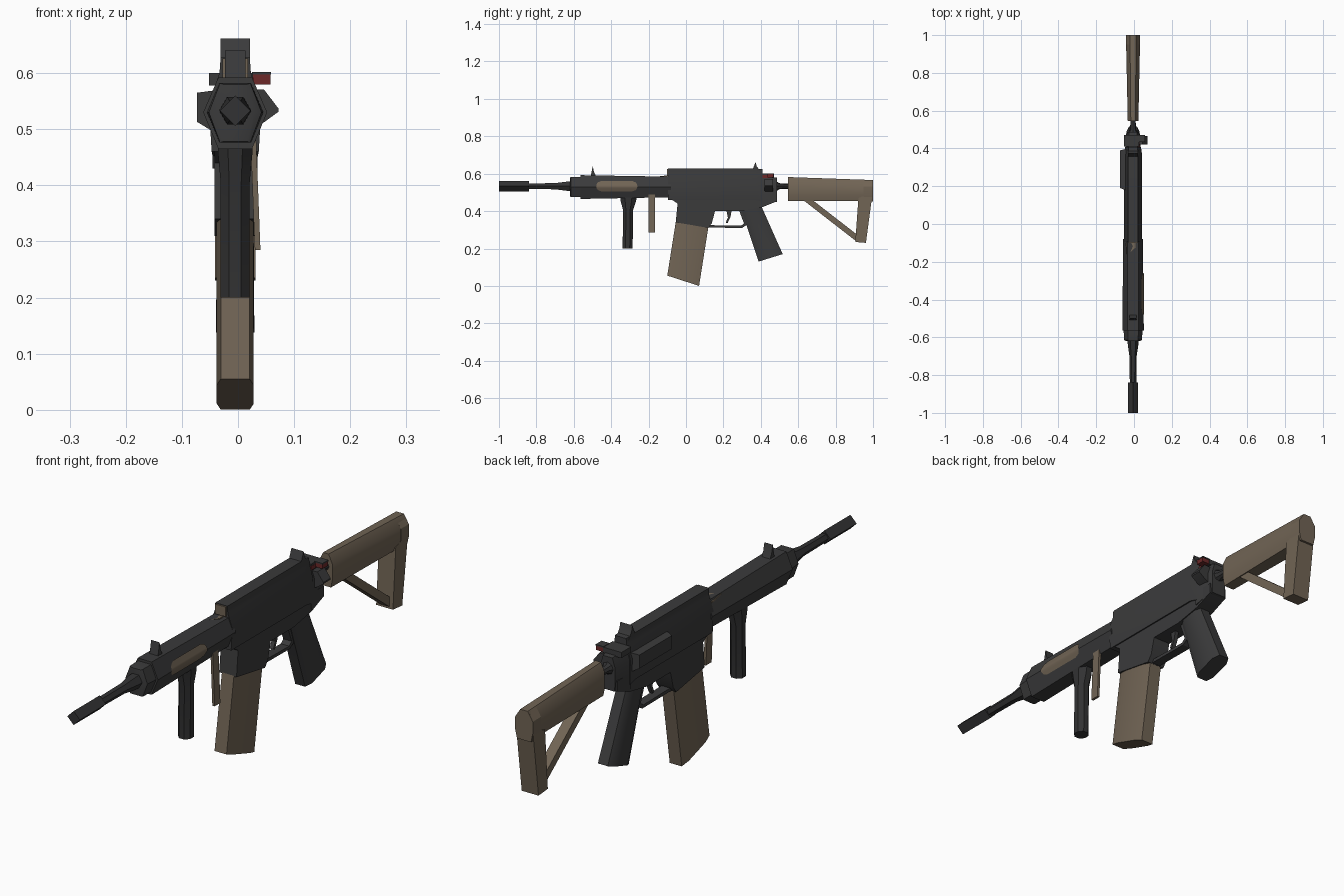
import bpy, bmesh, math

X0 = -0.005  # body centre line


def material(name, rgb):
    m = bpy.data.materials.new(name)
    m.diffuse_color = (*rgb, 1)
    return m


DARK = material("dark grey", (0.043, 0.043, 0.044))
BLACK = material("soft black", (0.032, 0.032, 0.033))
TAN = material("tan", (0.165, 0.128, 0.09))
RED = material("red", (0.15, 0.022, 0.022))


def finish(name, bm, mat, closed=True):
    if closed:
        bmesh.ops.recalc_face_normals(bm, faces=bm.faces)
    me = bpy.data.meshes.new(name)
    bm.to_mesh(me)
    bm.free()
    me.materials.append(mat)
    ob = bpy.data.objects.new(name, me)
    bpy.context.collection.objects.link(ob)
    bpy.ops.object.select_all(action='DESELECT')
    bpy.context.view_layer.objects.active = ob
    ob.select_set(True)
    bpy.ops.object.shade_smooth_by_angle(angle=math.radians(32))
    return ob


def loft(name, rings, mat):
    """Skin equal-length rings of points and cap both ends."""
    bm = bmesh.new()
    vs = [[bm.verts.new(p) for p in r] for r in rings]
    n = len(vs[0])
    for a, b in zip(vs, vs[1:]):
        for i in range(n):
            bm.faces.new((a[i], a[(i + 1) % n], b[(i + 1) % n], b[i]))
    bm.faces.new(vs[0])
    bm.faces.new(vs[-1][::-1])
    return finish(name, bm, mat)


def section(y, half):
    """Mirrored cross-section at y from right-hand (x, z) points, top to bottom."""
    return ([(X0 + x, y, z) for x, z in half] +
            [(X0 - x, y, z) for x, z in reversed(half)])


def prism(name, profile, x0, x1, mat):
    """Side profile of (y, z) points pushed from x0 to x1."""
    return loft(name, [[(x, y, z) for y, z in profile] for x in (x0, x1)], mat)


def box(name, x, y, z, mat):
    return prism(name, [(y[0], z[0]), (y[1], z[0]), (y[1], z[1]), (y[0], z[1])], *x, mat)


def disc(y, r, n, turn=0.0, z=0.533):
    return [(X0 + r * math.cos(turn + math.tau * i / n), y,
             z + r * math.sin(turn + math.tau * i / n)) for i in range(n)]


def post(name, ends, w, c, mat):
    """Slanted bar with chamfered corners; ends are (y_front, z_front, y_back, z_back, scale)."""
    rings = []
    for yf, zf, yb, zb, s in ends:
        r = []
        for sx, t in ((c, 0), (1, .2), (1, .8), (c, 1), (-c, 1), (-1, .8), (-1, .2), (-c, 0)):
            r.append((X0 + sx * w * s, yf + (yb - yf) * t, zf + (zb - zf) * t))
        rings.append(r)
    return loft(name, rings, mat)


# Barrel and muzzle
loft("barrel", [disc(-0.86, 0.017, 6), disc(-0.70, 0.019, 6),
                disc(-0.64, 0.028, 6), disc(-0.56, 0.03, 6)], BLACK)
loft("muzzle", [disc(-1.0, 0.027, 4), disc(-0.84, 0.027, 4)], BLACK)

# Handguard: six-sided, with a stepped front cap
def hexa(y, w, zt, zb, t):
    return section(y, [(t, zt), (w, 0.53), (t, zb)])

loft("handguard_cap", [hexa(-0.62, 0.034, 0.58, 0.478, 0.022),
                       hexa(-0.615, 0.047, 0.582, 0.476, 0.027),
                       hexa(-0.565, 0.05, 0.582, 0.476, 0.028)], DARK)
loft("handguard", [hexa(-0.565, 0.057, 0.592, 0.465, 0.030),
                   hexa(-0.08, 0.052, 0.584, 0.474, 0.030)], DARK)

# Capsule-shaped panel hugging the right side of the handguard
bm = bmesh.new()
rows = []
for i in range(9):
    z = 0.505 + 0.056 * i / 8
    k = (z - 0.533) / 0.028
    e = 0.028 * math.sqrt(max(0.0, 1 - k * k))
    for_w = 0.055 - abs(z - 0.531) * 0.40
    rows.append([bm.verts.new((X0 + for_w + 0.003, y, z))
                 for y in (-0.45 - e - 0.002, -0.29 + e + 0.002)])
for a, b in zip(rows, rows[1:]):
    bm.faces.new((a[0], a[1], b[1], b[0]))
finish("grip_panel", bm, TAN, False)

# Foregrip
loft("foregrip", [[(X0 + hx * math.cos(a), cy + hy * math.sin(a), z)
                   for a in [math.tau * (i + .5) / 8 for i in range(8)]]
                  for z, cy, hx, hy in ((0.49, -0.308, 0.034, 0.05), (0.455, -0.308, 0.033, 0.045),
                                        (0.405, -0.31, 0.028, 0.029), (0.2, -0.312, 0.028, 0.029))],
     BLACK)

# Hanging strap plate on the right
loft("side_strap", [[(x + d, y, z) for d, y in ((0, -0.2), (0.01, -0.2), (0.01, -0.165), (0, -0.165))]
                    for x, z in ((0.022, 0.49), (0.03, 0.285))], TAN)

# Upper receiver with raised rail, narrowing to the rear
full = [(0.026, 0.628), (0.028, 0.60), (0.047, 0.545), (0.042, 0.46)]
loft("upper_receiver", [section(-0.095, full), section(0.37, full),
                        section(0.408, [(0.024, 0.624), (0.026, 0.60), (0.042, 0.545), (0.04, 0.45)])], DARK)
loft("receiver_tail", [section(0.40, [(0.024, 0.59), (0.04, 0.545), (0.04, 0.43)]),
                       section(0.45, [(0.022, 0.585), (0.036, 0.54), (0.036, 0.445)]),
                       section(0.487, [(0.02, 0.578), (0.032, 0.54), (0.03, 0.45)])], DARK)

# Tan front of the rail and small wedge ahead of it
box("rail_front_plate", (-0.028, 0.018), (-0.101, -0.094), (0.588, 0.626), TAN)
loft("top_wedge", [[(-0.042, -0.10, 0.576), (0.008, -0.10, 0.591), (0.008, -0.125, 0.588),
                    (-0.038, -0.165, 0.583)],
                   [(-0.04, -0.10, 0.56), (0.008, -0.10, 0.57), (0.008, -0.125, 0.57),
                    (-0.036, -0.165, 0.56)]], TAN)

# Lower receiver with magazine well
prism("lower_receiver", [(-0.09, 0.47), (-0.045, 0.44), (-0.055, 0.34), (0.12, 0.31), (0.138, 0.335),
                         (0.155, 0.40), (0.295, 0.40), (0.405, 0.42), (0.48, 0.45), (0.48, 0.49),
                         (-0.09, 0.49)], X0 - 0.037, X0 + 0.037, DARK)

# Magazine
post("magazine", [(-0.052, 0.36, 0.122, 0.33, 1), (-0.10, 0.055, 0.07, 0.0, 1)], 0.033, 0.78, TAN)

# Pistol grip
post("pistol_grip", [(0.285, 0.43, 0.40, 0.44, 1), (0.30, 0.395, 0.41, 0.41, 0.95),
                     (0.388, 0.13, 0.517, 0.17, 1)], 0.034, 0.62, DARK)

# Trigger guard and trigger
prism("trigger_guard", [(0.11, 0.312), (0.30, 0.31), (0.345, 0.34), (0.31, 0.40), (0.285, 0.40),
                        (0.31, 0.335), (0.295, 0.322), (0.11, 0.325)], X0 - 0.018, X0 + 0.018, DARK)
prism("trigger", [(0.215, 0.41), (0.245, 0.41), (0.238, 0.37), (0.222, 0.335), (0.212, 0.338),
                  (0.224, 0.365)], X0 - 0.008, X0 + 0.008, DARK)

# Left side housing
loft("left_housing", [[(-0.035, 0.175, 0.57), (-0.035, 0.40, 0.57), (-0.035, 0.40, 0.49), (-0.035, 0.175, 0.49)],
                      [(-0.073, 0.19, 0.565), (-0.073, 0.39, 0.565), (-0.073, 0.39, 0.513),
                       (-0.073, 0.19, 0.513)]], DARK)

# Right side push button, angled
loft("right_button", [[(x, y, z) for y, z in ((0.42, zt), (0.465, zt), (0.465, zb), (0.42, zb))]
                      for x, zt, zb in ((0.02, 0.57, 0.50), (0.046, 0.571, 0.512), (0.072, 0.537, 0.531))], DARK)

# Rear pull handle: dark top, red right arm
box("pull_handle", (-0.052, 0.027), (0.41, 0.47), (0.578, 0.60), DARK)
box("pull_handle_arm", (0.025, 0.058), (0.435, 0.468), (0.58, 0.597), RED)
box("pull_handle_arm_top", (0.025, 0.059), (0.433, 0.47), (0.597, 0.602), DARK)
box("red_side_mark", (0.02, 0.028), (0.408, 0.45), (0.576, 0.592), RED)

# Sights
prism("front_sight", [(-0.51, 0.585), (-0.48, 0.585), (-0.492, 0.61), (-0.499, 0.64)],
      X0 - 0.018, X0 + 0.018, DARK)
prism("rear_sight", [(0.355, 0.62), (0.395, 0.615), (0.378, 0.64), (0.372, 0.662)],
      X0 - 0.026, X0 + 0.026, DARK)

# Buffer tube
loft("buffer_tube", [disc(0.48, 0.028, 8), disc(0.50, 0.016, 8), disc(0.56, 0.013, 8)], BLACK)

# Stock: chamfered tube, butt plate leg and diagonal strut
loft("stock_tube", [section(y, [(0.012 * s, zt), (0.028 * s, zt - 0.035), (0.028 * s, 0.485), (0.022 * s, 0.455)])
                    for y, zt, s in ((0.545, 0.582, 1.0), (0.998, 0.566, 1.35))], TAN)
prism("butt_leg", [(0.922, 0.47), (0.998, 0.50), (0.962, 0.23), (0.905, 0.235)],
      X0 - 0.036, X0 + 0.036, TAN)
loft("butt_end", [section(y, [(0.016, zt), (0.038, zt - 0.035), (0.038, 0.485), (0.03, 0.45)])
                  for y, zt in ((0.95, 0.567), (1.0, 0.566))], TAN)
prism("stock_strut", [(0.625, 0.46), (0.675, 0.46), (0.92, 0.27), (0.915, 0.235)],
      X0 - 0.02, X0 + 0.02, TAN)
